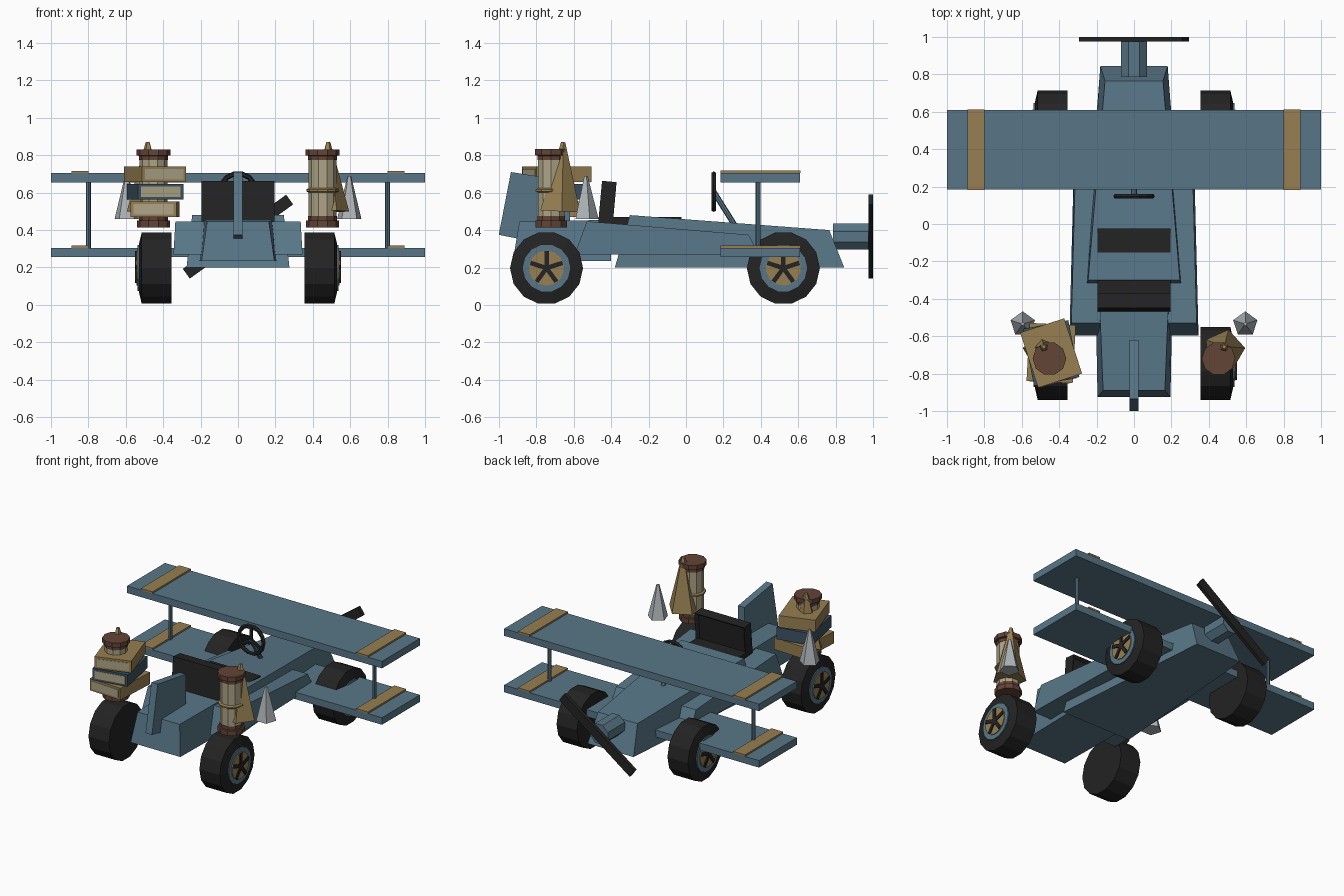
import bpy, bmesh, math
from mathutils import Matrix, Vector, Euler

if "Cube" in bpy.data.objects:
    bpy.data.objects.remove(bpy.data.objects["Cube"])


def material(name, rgb):
    m = bpy.data.materials.new(name)
    m.diffuse_color = (*rgb, 1)
    m.use_nodes = True
    m.node_tree.nodes["Principled BSDF"].inputs["Base Color"].default_value = m.diffuse_color
    return m


BLUE = material("steel_blue", (0.098, 0.183, 0.245))
NAVY = material("dark_slate", (0.045, 0.085, 0.12))
BLACK = material("charcoal", (0.017, 0.017, 0.017))
GOLD = material("ochre", (0.31, 0.215, 0.085))
BROWN = material("rust_brown", (0.125, 0.058, 0.038))
CREAM = material("cream", (0.42, 0.37, 0.24))
GREY = material("pale_grey", (0.42, 0.45, 0.47))


def finish(name, bm, mat):
    bmesh.ops.recalc_face_normals(bm, faces=bm.faces)
    me = bpy.data.meshes.new(name)
    bm.to_mesh(me)
    bm.free()
    me.materials.append(mat)
    ob = bpy.data.objects.new(name, me)
    bpy.context.collection.objects.link(ob)
    return ob


def place(loc, rot=(0, 0, 0)):
    return Matrix.Translation(loc) @ Euler(rot).to_matrix().to_4x4()


def box(name, size, loc, mat, rot=(0, 0, 0)):
    bm = bmesh.new()
    bmesh.ops.create_cube(bm, size=1, matrix=place(loc, rot) @ Matrix.Diagonal((*size, 1)))
    return finish(name, bm, mat)


def lathe(name, profile, sides, loc, mat, rot=(0, 0, 0), start=0.0):
    """Revolve (radius, height) points around local z, capped at both ends."""
    bm = bmesh.new()
    rings = []
    for r, h in profile:
        angles = [start + 2 * math.pi * i / sides for i in range(sides)]
        rings.append([bm.verts.new((r * math.cos(a), r * math.sin(a), h)) for a in angles])
    for a, b in zip(rings, rings[1:]):
        for i in range(sides):
            j = (i + 1) % sides
            bm.faces.new((a[i], a[j], b[j], b[i]))
    bm.faces.new(rings[0])
    bm.faces.new(rings[-1])
    bm.transform(place(loc, rot))
    return finish(name, bm, mat)


def hull_block(name, ends, mat):
    """Tapered block; each end is (y, z, half width) for bottom and for top."""
    bm = bmesh.new()
    loops = []
    for (yb, zb, wb), (yt, zt, wt) in ends:
        pts = ((-wb, yb, zb), (wb, yb, zb), (wt, yt, zt), (-wt, yt, zt))
        loops.append([bm.verts.new(p) for p in pts])
    a, b = loops
    for i in range(4):
        j = (i + 1) % 4
        bm.faces.new((a[i], a[j], b[j], b[i]))
    bm.faces.new(a)
    bm.faces.new(b)
    return finish(name, bm, mat)


def side_plate(name, outline, half, mat):
    """Extrude a (y, z) outline across x."""
    bm = bmesh.new()
    f = bm.faces.new([bm.verts.new((-half, y, z)) for y, z in outline])
    new = bmesh.ops.extrude_face_region(bm, geom=[f])["geom"]
    verts = [v for v in new if isinstance(v, bmesh.types.BMVert)]
    bmesh.ops.translate(bm, verts=verts, vec=(2 * half, 0, 0))
    return finish(name, bm, mat)


# Body: fuselage, wide side hull, tail block and fin
hull_block("fuselage", [((-0.38, 0.20, 0.275), (-0.30, 0.48, 0.245)),
                        ((0.845, 0.20, 0.18), (0.765, 0.40, 0.155))], BLUE)
hull_block("wide_hull", [((-0.595, 0.27, 0.345), (-0.53, 0.447, 0.335)),
                         ((0.39, 0.27, 0.32), (0.335, 0.375, 0.312))], BLUE)
hull_block("tail_block", [((-0.925, 0.235, 0.195), (-0.89, 0.445, 0.165)),
                          ((-0.40, 0.235, 0.205), (-0.40, 0.455, 0.185))], BLUE)
side_plate("tail_fin", [(-1.0, 0.375), (-0.935, 0.71), (-0.62, 0.66),
                        (-0.62, 0.43), (-0.88, 0.40), (-0.90, 0.355)], 0.025, BLUE)

# Wings with painted bands and struts
for tag, z in (("upper", 0.68), ("lower", 0.28)):
    box(tag + "_wing", (2, 0.425, 0.05), (0, 0.3975, z), BLUE)
    for s in (-1, 1):
        box(tag + "_wing_band", (0.092, 0.429, 0.012), (s * 0.845, 0.3975, z + 0.031), GOLD)
for s in (-1, 1):
    lathe("wing_strut", [(0.013, 0.30), (0.013, 0.66)], 8, (s * 0.80, 0.385, 0), BLUE)

# Seat with recessed backrest
box("seat_cushion", (0.39, 0.38, 0.06), (0, -0.215, 0.439), BLACK)
bm = bmesh.new()
bmesh.ops.create_cube(bm, size=1, matrix=Matrix.Diagonal((0.39, 0.078, 0.23, 1)))
panel = max(bm.faces, key=lambda f: f.calc_center_median().y)
bmesh.ops.inset_region(bm, faces=[panel], thickness=0.025, depth=0)
bmesh.ops.translate(bm, verts=panel.verts[:], vec=(0, -0.02, 0))
bm.transform(place((0, -0.42, 0.545), (-0.09, 0, 0)))
finish("seat_backrest", bm, BLACK)

# Steering wheel and column
hub = Vector((0, 0.148, 0.605))
bpy.ops.mesh.primitive_torus_add(major_segments=14, minor_segments=6, major_radius=0.097,
                                 minor_radius=0.014, location=hub,
                                 rotation=(math.pi / 2, 0, 0))
ring = bpy.context.object
ring.name = "steering_wheel"
ring.data.materials.append(BLACK)
for a in (90, 210, 330):
    t = math.radians(a)
    box("steering_spoke", (0.095, 0.012, 0.02),
        hub + Vector((math.cos(t), 0, math.sin(t))) * 0.048, BLACK, (0, -t, 0))
column = Vector((0, 0.27, 0.41)) - hub
lathe("steering_column", [(0.015, 0), (0.015, column.length)], 8, hub, BLUE,
      column.to_track_quat('Z', 'Y').to_euler())

# Propeller
lathe("propeller_hub", [(0.075, 0), (0.075, 0.19)], 8, (0, 0.785, 0.365), BLUE,
      (-math.pi / 2, 0, 0), math.pi / 8)
box("propeller_blade", (0.68, 0.025, 0.064), (0, 0.9875, 0.365), BLACK, (0, -0.622, 0))

# Wheels: tyre, rim, inner disc and five spokes on the outer side
for s in (-1, 1):
    rot = (0, s * math.pi / 2, 0)
    for y in (-0.745, 0.52):
        c = (0, y, 0.197)
        lathe("tyre", [(0.195, 0.355), (0.195, 0.515), (0.13, 0.53)], 14, c, BLACK, rot,
              math.pi / 14)
        lathe("wheel_rim", [(0.127, 0.50), (0.127, 0.537)], 14, c, BLUE, rot, math.pi / 14)
        lathe("wheel_disc", [(0.094, 0.50), (0.094, 0.543)], 14, c, GOLD, rot)
        for k in range(5):
            t = math.pi / 2 + k * 2 * math.pi / 5
            box("wheel_spoke", (0.012, 0.09, 0.024),
                (s * 0.544, y + 0.045 * math.cos(t), 0.197 + 0.045 * math.sin(t)),
                BLACK, (t, 0, 0))

# Canisters over the front wheels, each with a spike, plus loose grey spikes
for s in (-1, 1):
    c = (s * 0.452, -0.72, 0)
    lathe("canister_body", [(0.074, 0.44), (0.074, 0.81)], 10, c, CREAM)
    lathe("canister_base", [(0.088, 0.415), (0.088, 0.45), (0.077, 0.452), (0.077, 0.475)],
          10, c, BROWN)
    lathe("canister_lid", [(0.077, 0.775), (0.077, 0.797), (0.09, 0.80), (0.09, 0.832)],
          10, c, BROWN)
    lathe("canister_band", [(0.074, 0.60), (0.087, 0.607), (0.087, 0.617), (0.074, 0.624)],
          10, c, GOLD)
    lathe("canister_spike", [(0.113, 0), (0.012, 0.37)], 5, (s * 0.482, -0.675, 0.50), GOLD,
          (-0.05, 0, 0), math.radians(6 if s > 0 else 174))
    lathe("grey_spike", [(0.068, 0), (0.01, 0.23)], 5, (s * 0.595, -0.535, 0.46), GREY,
          (0, 0, 0), math.radians(18))

# Stack of three books around the left canister, page blocks showing at the front
for z, deg, cover in ((0.512, -3, GOLD), (0.605, 11, NAVY), (0.698, 18, GOLD)):
    a = math.radians(deg)
    c = Vector((-0.443, -0.69, z))
    box("book_cover", (0.247, 0.31, 0.084), c, cover, (0, 0, a))
    front = Vector((math.sin(a), -math.cos(a), 0)) * 0.155
    box("book_pages", (0.215, 0.006, 0.055), c + front, CREAM, (0, 0, a))
